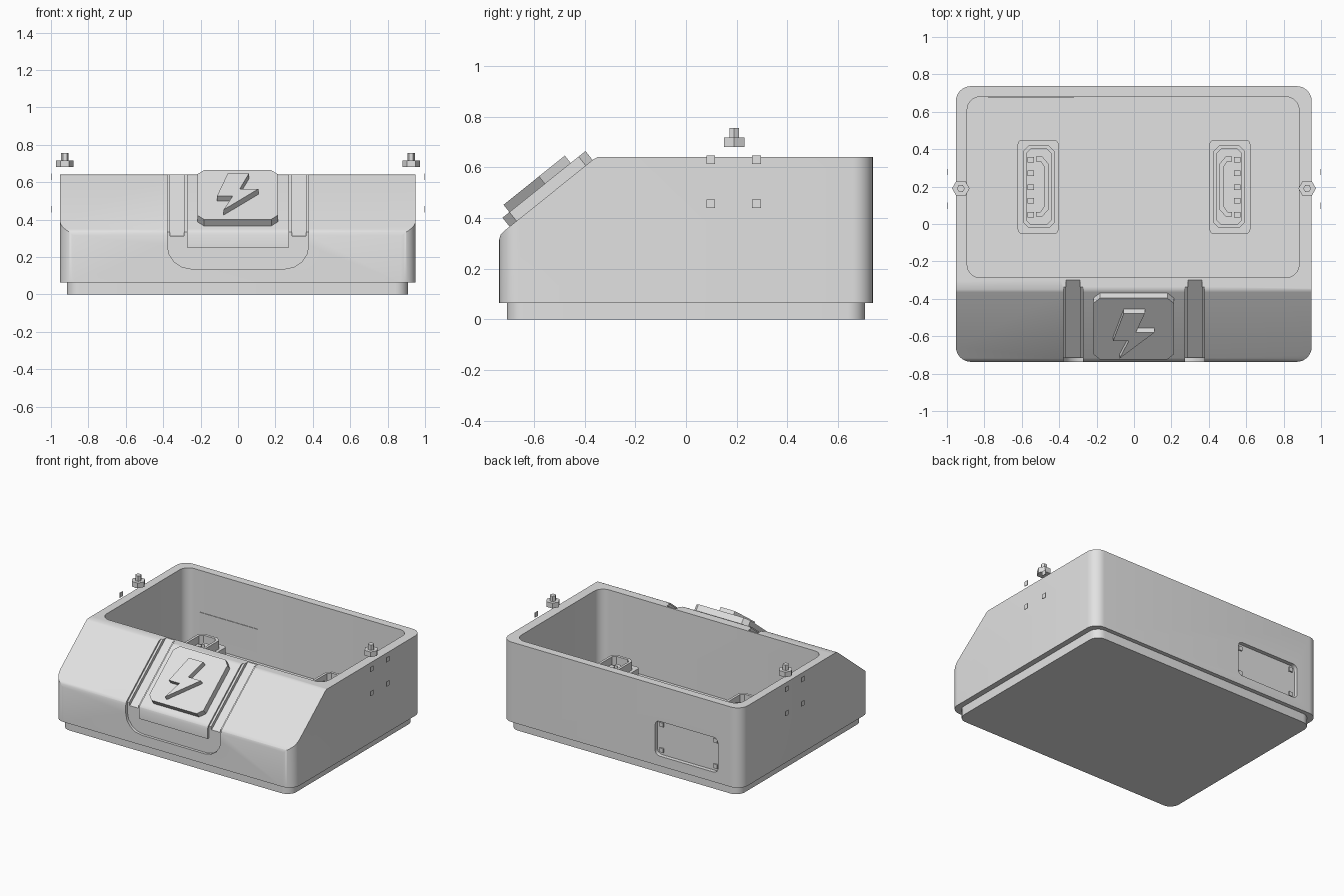
import bpy, bmesh, math
from mathutils import Vector

cube = bpy.data.objects.get("Cube")
if cube:
    bpy.data.objects.remove(cube)

grey = bpy.data.materials.new("light_grey")
grey.use_nodes = True
grey.diffuse_color = (0.76, 0.76, 0.76, 1)
grey.node_tree.nodes["Principled BSDF"].inputs["Base Color"].default_value = grey.diffuse_color

# Frames that place a 2D outline and its extrusion
SLOPE_DIR = Vector((0, 0.38, 0.305)).normalized()
SLOPE_OUT = Vector((0, -SLOPE_DIR.z, SLOPE_DIR.y))
SLOPE_FOOT = Vector((0, -0.735, 0.335))


def plan(u, v, w):
    return Vector((u, v, w))


def front(u, v, w):
    return Vector((u, w, v))


def side(u, v, w):
    return Vector((w, u, v))


def sloped(u, v, w):
    return Vector((u, 0, 0)) + SLOPE_FOOT + SLOPE_DIR * v + SLOPE_OUT * w


def prism(name, outline, lo, hi, frame=plan):
    bm = bmesh.new()
    rings = [[bm.verts.new(frame(u, v, w)) for u, v in outline] for w in (lo, hi)]
    count = len(outline)
    bm.faces.new(rings[0])
    bm.faces.new(rings[1])
    for i in range(count):
        j = (i + 1) % count
        bm.faces.new((rings[0][i], rings[0][j], rings[1][j], rings[1][i]))
    bmesh.ops.recalc_face_normals(bm, faces=bm.faces[:])
    mesh = bpy.data.meshes.new(name)
    bm.to_mesh(mesh)
    bm.free()
    mesh.materials.append(grey)
    obj = bpy.data.objects.new(name, mesh)
    bpy.context.collection.objects.link(obj)
    return obj


def rounded(u0, u1, v0, v1, r=0.0, steps=6):
    if not r:
        return [(u0, v0), (u1, v0), (u1, v1), (u0, v1)]
    pts = []
    centres = ((u1 - r, v1 - r), (u0 + r, v1 - r), (u0 + r, v0 + r), (u1 - r, v0 + r))
    for q, (cu, cv) in enumerate(centres):
        for k in range(steps + 1):
            a = (q + k / steps) * math.pi / 2
            pts.append((cu + r * math.cos(a), cv + r * math.sin(a)))
    return pts


def block(name, centre, size, z0, z1):
    (x, y), (w, d) = centre, size
    return prism(name, rounded(x - w / 2, x + w / 2, y - d / 2, y + d / 2), z0, z1)


def span(s, a, b):
    return sorted((s * a, s * b))


def combine(obj, cutter, mode="DIFFERENCE"):
    mod = obj.modifiers.new("cut", "BOOLEAN")
    mod.operation, mod.solver, mod.object = mode, "EXACT", cutter
    bpy.context.view_layer.objects.active = obj
    bpy.ops.object.modifier_apply(modifier=mod.name)
    bpy.data.objects.remove(cutter)


# Case: rounded block with a sloped front, hollow and open at the top
case = prism("case", rounded(-0.952, 0.95, -0.737, 0.737, 0.08, 8), 0.065, 0.64)
profile = [(-1, 0), (1, 0), (1, 0.8), (-0.3, 0.8), (-0.3, 0.64), (-0.35, 0.64), (-0.365, 0.632),
           (-0.72, 0.347), (-0.732, 0.333), (-0.737, 0.315), (-1, 0.315)]
combine(case, prism("slope_cutter", profile, -1.2, 1.2, side), "INTERSECT")
combine(case, prism("cavity_cutter", rounded(-0.892, 0.882, -0.287, 0.68, 0.07, 8), 0.1, 0.9))

# U-shaped channel across the lower front
bend = 0.125
u_shape = [(-0.378, 0.42)]
for cx, start in ((-0.378 + bend, math.pi), (0.378 - bend, 1.5 * math.pi)):
    for k in range(5):
        a = start + k * math.pi / 8
        u_shape.append((cx + bend * math.cos(a), 0.137 + bend + bend * math.sin(a)))
u_shape += [(0.378, 0.42), (0.273, 0.42), (0.273, 0.25), (-0.273, 0.25), (-0.273, 0.42)]
combine(case, prism("channel_cutter", u_shape, -0.9, -0.717, front))

# Stepped grooves running up the slope into the cavity
for s in (-1, 1):
    for inset, depth in ((0, 0.012), (0.015, 0.035)):
        x0, x1 = span(s, 0.273 + inset, 0.378 - inset)
        groove = rounded(x0, x1, 0.0, 0.62)
        combine(case, prism("groove_cutter", groove, -depth, 0.3, sloped))

# Recessed rear panel
combine(case, prism("panel_cutter", rounded(-0.77, -0.27, 0.135, 0.385, 0.035, 4), 0.708, 0.9, front))
prism("inner_panel", rounded(-0.78, -0.32, 0.17, 0.34), 0.676, 0.684, front)
for x in (-0.735, -0.305):
    for z in (0.168, 0.352):
        prism("panel_screw", rounded(x - 0.015, x + 0.015, z - 0.015, z + 0.015), 0.70, 0.717, front)

# Plinth
prism("plinth", rounded(-0.915, 0.91, -0.707, 0.707, 0.07, 8), 0, 0.075)

# Button plate with raised lightning shape
prism("button_plate", rounded(-0.217, 0.213, 0.05, 0.47, 0.035, 1), -0.01, 0.045, sloped)
bolt = [(-0.055, 0.395), (0.058, 0.395), (0.01, 0.265), (0.11, 0.265),
        (-0.078, 0.085), (-0.028, 0.205), (-0.112, 0.205)]
prism("lightning_relief", bolt, 0.04, 0.082, sloped)

for s in (-1, 1):
    # Connector: block, raised shell, tongue and contacts
    x0, x1 = span(s, 0.403, 0.622)
    base = prism("connector_base", rounded(x0, x1, -0.053, 0.45, 0.025, 3), 0.09, 0.28)
    x0, x1 = span(s, 0.425, 0.593)
    combine(base, prism("shell_cutter", rounded(x0, x1, -0.022, 0.42, 0.03, 1), 0.2, 0.5))
    shell = prism("connector_shell", rounded(x0, x1, -0.022, 0.42, 0.03, 1), 0.18, 0.34)
    hole = rounded(x0 + 0.018, x1 - 0.018, -0.002, 0.4, 0.022, 1)
    combine(shell, prism("hole_cutter", hole, 0.21, 0.5))
    tongue = [(0.525, 0.04), (0.49, 0.04), (0.455, 0.08), (0.455, 0.32), (0.49, 0.36), (0.525, 0.36),
              (0.525, 0.335), (0.5, 0.335), (0.48, 0.305), (0.48, 0.095), (0.5, 0.065), (0.525, 0.065)]
    prism("connector_tongue", [(s * x, y) for x, y in tongue], 0.2, 0.31)
    for i in range(5):
        block("contact", (s * 0.553, 0.05 + i * 0.0735), (0.035, 0.03), 0.2, 0.29)

    # Floating hex bolt above the rim
    for name, r, z0, z1 in (("bolt_head", 0.047, 0.68, 0.717), ("bolt_stud", 0.021, 0.71, 0.755)):
        hexagon = [(s * 0.926 + r * math.cos(k * math.pi / 3), 0.19 + r * math.sin(k * math.pi / 3))
                   for k in range(6)]
        prism(name, hexagon, z0, z1)

    # Small square markers standing off the side
    for y in (0.097, 0.278):
        for z in (0.456, 0.63):
            w0, w1 = span(s, 0.996, 1.0)
            prism("side_marker", rounded(y - 0.017, y + 0.017, z - 0.017, z + 0.017), w0, w1, side)

# Smooth the rounded corners, keep the hard edges
bpy.ops.object.select_all(action="DESELECT")
for name in ("case", "plinth"):
    bpy.data.objects[name].select_set(True)
bpy.context.view_layer.objects.active = case
bpy.ops.object.shade_smooth_by_angle(angle=math.radians(30))
